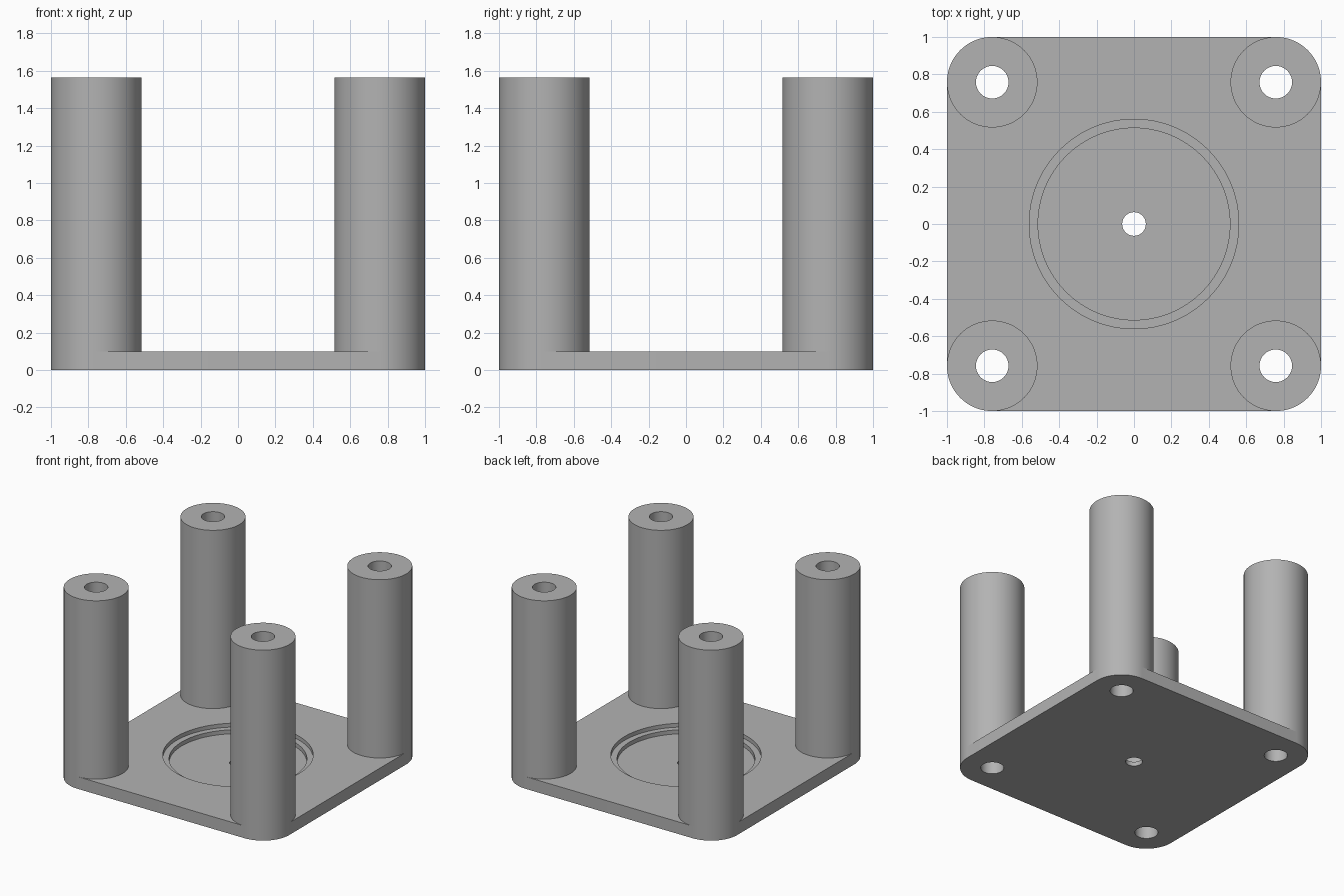
import bpy
import bmesh
import math

cube = bpy.data.objects.get("Cube")
if cube:
    bpy.data.objects.remove(cube, do_unlink=True)

SEG = 96            # divisible by four, so post and plate corners line up
PLATE_T = 0.1       # plate thickness
TOP = 1.565         # overall height
POST_R, BOLT_R = 0.242, 0.087
C = 1 - POST_R      # post centre offset
CORNERS = [(C, C), (-C, C), (-C, -C), (C, -C)]

grey = bpy.data.materials.new("plain grey")
grey.use_nodes = True
colour = (0.45, 0.45, 0.45, 1)
grey.diffuse_color = colour
grey.node_tree.nodes["Principled BSDF"].inputs["Base Color"].default_value = colour


def circle(r, cx=0, cy=0, start=0, count=SEG):
    return [(cx + r * math.cos(math.tau * i / SEG), cy + r * math.sin(math.tau * i / SEG))
            for i in range(start, start + count)]


def finish(name, bm):
    bmesh.ops.recalc_face_normals(bm, faces=bm.faces)
    mesh = bpy.data.meshes.new(name)
    bm.to_mesh(mesh)
    bm.free()
    mesh.materials.append(grey)
    obj = bpy.data.objects.new(name, mesh)
    bpy.context.collection.objects.link(obj)
    return obj


def prism(name, outline, z0, z1):
    bm = bmesh.new()
    face = bm.faces.new([bm.verts.new((x, y, z0)) for x, y in outline])
    result = bmesh.ops.extrude_face_region(bm, geom=[face], use_keep_orig=True)
    top = [v for v in result["geom"] if isinstance(v, bmesh.types.BMVert)]
    bmesh.ops.translate(bm, verts=top, vec=(0, 0, z1 - z0))
    return finish(name, bm)


def smooth(obj):
    bpy.ops.object.select_all(action="DESELECT")
    obj.select_set(True)
    bpy.context.view_layer.objects.active = obj
    bpy.ops.object.shade_smooth_by_angle(angle=math.radians(30))


# Base plate with rounded corners
outline = []
for q, (x, y) in enumerate(CORNERS):
    outline += circle(POST_R, x, y, q * SEG // 4, SEG // 4 + 1)
plate = prism("base_plate", outline, 0, PLATE_T)

# Stepped round recess, centre hole and bolt holes
cutters = [prism("recess_step_cutter", circle(0.56), 0.068, 0.3),
           prism("recess_floor_cutter", circle(0.513), 0.035, 0.3),
           prism("centre_hole_cutter", circle(0.063), -0.1, 0.3)]
cutters += [prism("bolt_hole_cutter", circle(BOLT_R, x, y), -0.1, 0.3) for x, y in CORNERS]
for cutter in cutters:
    cutter.hide_render = True
    mod = plate.modifiers.new("cut", "BOOLEAN")
    mod.operation = "DIFFERENCE"
    mod.solver = "EXACT"
    mod.object = cutter
bpy.context.view_layer.objects.active = plate
for mod in list(plate.modifiers):
    bpy.ops.object.modifier_apply(modifier=mod.name)
for cutter in cutters:
    bpy.data.objects.remove(cutter, do_unlink=True)
smooth(plate)

# Hollow corner posts standing on the plate
names = ["back_left_post", "back_right_post", "front_right_post", "front_left_post"]
for name, (x, y) in zip(names, CORNERS):
    bm = bmesh.new()
    rings = [[bm.verts.new((px, py, z)) for px, py in circle(r, x, y)]
             for r, z in [(POST_R, PLATE_T), (POST_R, TOP), (BOLT_R, TOP), (BOLT_R, PLATE_T)]]
    for a, b in zip(rings, rings[1:]):
        for i in range(SEG):
            j = (i + 1) % SEG
            bm.faces.new((a[i], a[j], b[j], b[i]))
    smooth(finish(name, bm))
